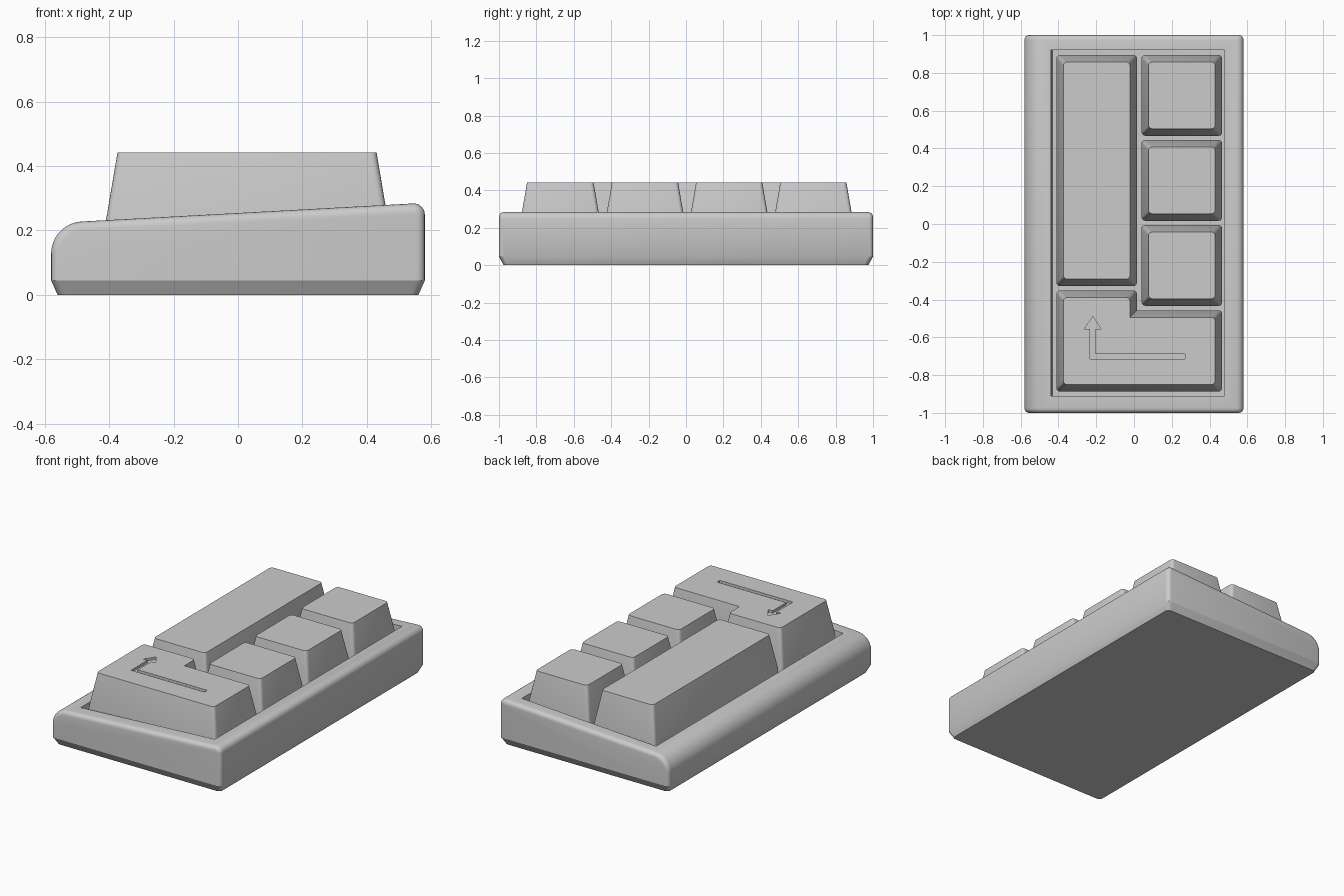
import bpy, bmesh, math
from mathutils import Matrix

if "Cube" in bpy.data.objects:
    bpy.data.objects.remove(bpy.data.objects["Cube"])

SLOPE = 0.0545
TOP_Z, SKIRT_Z, FOOT_Z = 0.442, 0.225, 0.12
INSET = 0.037


def deck(x):
    return 0.254 + SLOPE * x


def finish(bm, name):
    bmesh.ops.recalc_face_normals(bm, faces=bm.faces)
    mesh = bpy.data.meshes.new(name)
    bm.to_mesh(mesh)
    bm.free()
    ob = bpy.data.objects.new(name, mesh)
    bpy.context.collection.objects.link(ob)
    return ob


def activate(ob):
    bpy.ops.object.select_all(action='DESELECT')
    ob.select_set(True)
    bpy.context.view_layer.objects.active = ob


def smooth(ob):
    activate(ob)
    bpy.ops.object.shade_smooth_by_angle(angle=math.radians(25))


def cut(ob, cutter):
    mod = ob.modifiers.new("cut", 'BOOLEAN')
    mod.operation, mod.solver, mod.object = 'DIFFERENCE', 'EXACT', cutter
    activate(ob)
    bpy.ops.object.modifier_apply(modifier=mod.name)
    bpy.data.objects.remove(cutter)


def loft(bm, rings):
    """Join matching rings of points and cap both ends; returns rings of verts."""
    vs = [[bm.verts.new(p) for p in r] for r in rings]
    n = len(vs[0])
    for a, b in zip(vs, vs[1:]):
        for i in range(n):
            bm.faces.new((a[i], a[(i + 1) % n], b[(i + 1) % n], b[i]))
    bm.faces.new(vs[0])
    bm.faces.new(vs[-1])
    return vs


def arc(cx, cz, r, a0, a1, n):
    return [(cx + r * math.cos(math.radians(a0 + (a1 - a0) * i / n)),
             cz + r * math.sin(math.radians(a0 + (a1 - a0) * i / n))) for i in range(n + 1)]


# Base: sloped side profile run along y, with rounded end edges
tilt = math.degrees(math.atan(SLOPE))
profile = [(-0.58, 0.045), (0.58, 0.045)]
profile += arc(0.545, deck(0.545) - 0.035, 0.035, 0, 90 + tilt, 6)
profile += arc(-0.48, deck(-0.48) - 0.1, 0.1, 90 + tilt, 180, 12)
bm = bmesh.new()
ends = loft(bm, [[(x, y, z) for x, z in profile] for y in (-1, 1)])
rim = [e for e in bm.edges if abs(e.verts[0].co.y - e.verts[1].co.y) < 0.01
       and max(v.co.z for v in e.verts) > 0.05]
bmesh.ops.recalc_face_normals(bm, faces=bm.faces)
bmesh.ops.bevel(bm, geom=rim, offset=0.025, segments=4, profile=0.5, affect='EDGES')

# Underside: chamfered foot drawn down from the bottom face
bm.faces.ensure_lookup_table()
bottom = [f for f in bm.faces if all(v.co.z < 0.0451 for v in f.verts)]
ext = bmesh.ops.extrude_face_region(bm, geom=bottom)
for v in ext["geom"]:
    if isinstance(v, bmesh.types.BMVert):
        v.co.x *= 0.56 / 0.58
        v.co.y *= 0.975
        v.co.z = 0
bmesh.ops.delete(bm, geom=[f for f in bottom if f.is_valid], context='FACES_ONLY')
base = finish(bm, "base")

# Recess for the keys, square to the sloped deck
bm = bmesh.new()
bmesh.ops.create_cube(bm, size=1, matrix=Matrix.Translation((0.02, 0.005, deck(0.02)))
                      @ Matrix.Rotation(-math.atan(SLOPE), 4, 'Y')
                      @ Matrix.Diagonal((0.92, 1.83, 0.24, 1)))
cut(base, finish(bm, "recess_cutter"))
smooth(base)


def inset(poly, d):
    """Move the sides of a counter-clockwise right-angled outline inwards."""
    out = []
    for i, (x, y) in enumerate(poly):
        for (ax, ay), (bx, by) in ((poly[i - 1], poly[i]),
                                   (poly[i], poly[(i + 1) % len(poly)])):
            l = math.hypot(bx - ax, by - ay)
            x -= d * (by - ay) / l
            y += d * (bx - ax) / l
        out.append((x, y))
    return out


def keycap(name, poly):
    bm = bmesh.new()
    top = inset(poly, INSET)
    rings = loft(bm, [[(x, y, z) for x, y in p] for p, z in
                      ((poly, FOOT_Z - 0.02), (poly, SKIRT_Z), (top, TOP_Z))])
    bmesh.ops.recalc_face_normals(bm, faces=bm.faces)
    # Round the outward upright corners
    edges = []
    n = len(poly)
    for i in range(n):
        (ax, ay), (bx, by), (cx, cy) = poly[i - 1], poly[i], poly[(i + 1) % n]
        if (bx - ax) * (cy - by) - (by - ay) * (cx - bx) > 0:
            edges += [bm.edges.get((rings[k][i], rings[k + 1][i])) for k in (0, 1)]
    bmesh.ops.bevel(bm, geom=edges, offset=0.02, segments=4, profile=0.5, affect='EDGES')
    return finish(bm, name)


def rect(x0, x1, y0, y1):
    return [(x0, y0), (x1, y0), (x1, y1), (x0, y1)]


# Keys: one long bar and three square keys
smooth(keycap("long_key", rect(-0.411, 0.016, -0.329, 0.895)))
for i in range(3):
    y1 = 0.895 - 0.45 * i
    smooth(keycap(f"square_key_{i + 1}", rect(0.04, 0.467, y1 - 0.428, y1)))

# L-shaped key with an engraved return arrow
corner = keycap("corner_key", [(-0.411, -0.887), (0.467, -0.887), (0.467, -0.457),
                               (0.016, -0.457), (0.016, -0.352), (-0.411, -0.352)])
arrow = [(-0.232, -0.715), (0.27, -0.715), (0.27, -0.688), (-0.205, -0.688),
         (-0.205, -0.555), (-0.175, -0.555), (-0.2185, -0.49), (-0.262, -0.555),
         (-0.232, -0.555)]
bm = bmesh.new()
loft(bm, [[(x, y, z) for x, y in arrow] for z in (TOP_Z - 0.015, TOP_Z + 0.05)])
cut(corner, finish(bm, "arrow_cutter"))
smooth(corner)
